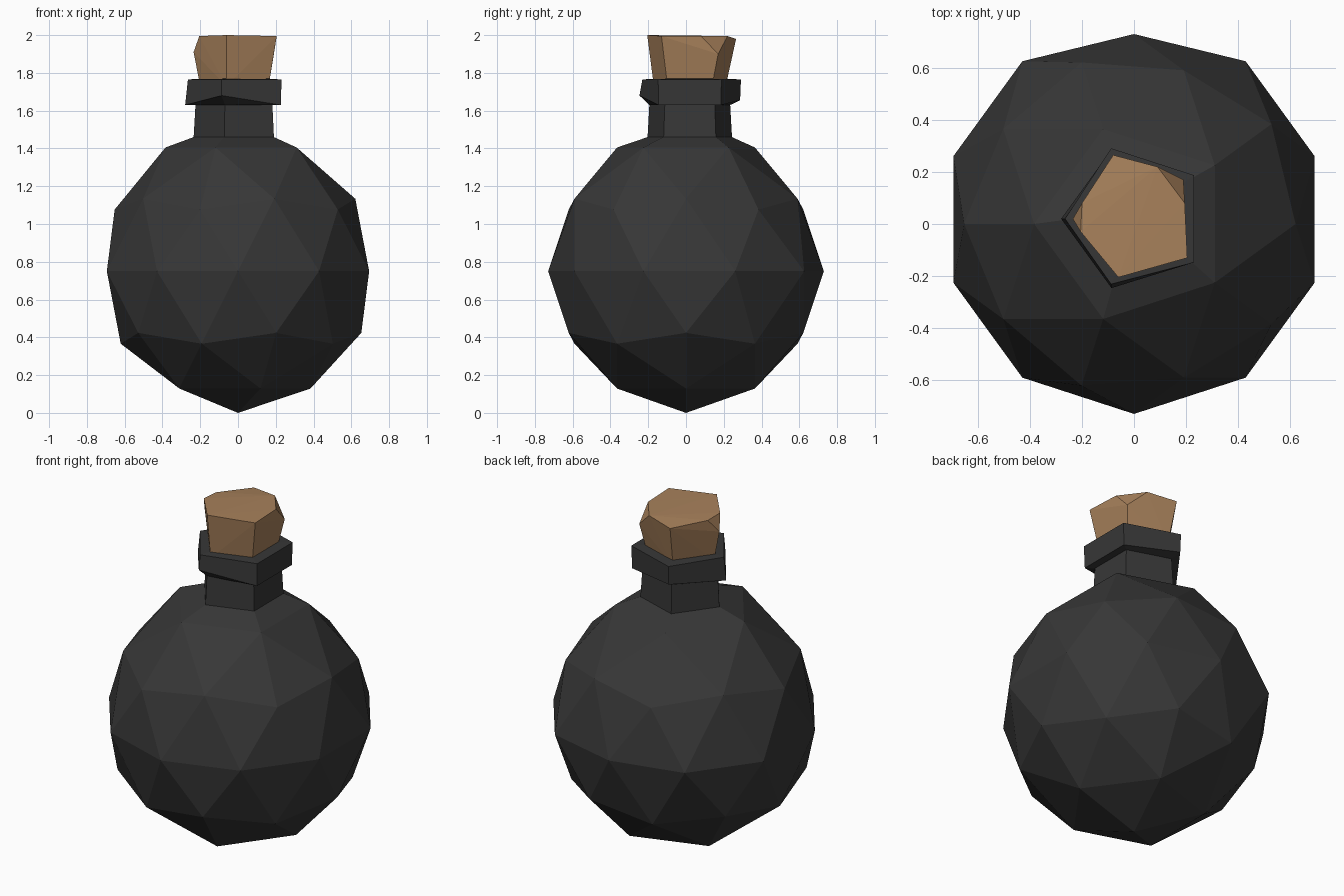
import bpy, bmesh, math
from mathutils import Matrix, Vector

if "Cube" in bpy.data.objects:
    bpy.data.objects.remove(bpy.data.objects["Cube"])


def material(name, rgb):
    m = bpy.data.materials.new(name)
    m.diffuse_color = (*rgb, 1)
    m.use_nodes = True
    m.node_tree.nodes["Principled BSDF"].inputs["Base Color"].default_value = m.diffuse_color
    return m


def finish(bm, name, mat):
    bmesh.ops.recalc_face_normals(bm, faces=bm.faces[:])
    me = bpy.data.meshes.new(name)
    bm.to_mesh(me)
    bm.free()
    me.materials.append(mat)
    ob = bpy.data.objects.new(name, me)
    bpy.context.collection.objects.link(ob)
    return ob


ANGLES = [math.radians(a) for a in (-108, -36, 36, 108, 180)]


def pentagon(r, z):
    return [Vector((r * math.cos(a), 0.02 + r * math.sin(a), z)) for a in ANGLES]


glass = material("dark glass", (0.038, 0.038, 0.038))
cork_mat = material("cork brown", (0.39, 0.22, 0.105))

# Round faceted body, with its top point opened for the neck
bm = bmesh.new()
bmesh.ops.create_icosphere(bm, subdivisions=2, radius=0.73,
                           matrix=Matrix.Translation((0, 0, 0.75)) @ Matrix.Rotation(math.pi, 4, 'Z'))
for v in bm.verts:
    if v.co.z < 0.05:
        v.co.z = 0                      # bottom point
    elif 1.3 < v.co.z < 1.42:
        v.co.z = 1.405                  # shoulder
    elif abs(v.co.z - 0.75) < 0.05 and 0.1 < v.co.y < 0.7:
        v.co.y += 0.035                 # slight irregularity at the back
bmesh.ops.delete(bm, geom=[v for v in bm.verts if v.co.z > 1.45], context='VERTS')

# Neck and lip grow out of the five-sided opening
rim = [v for v in bm.verts if v.is_boundary]
last = [min(rim, key=lambda v: (v.co - p).length) for p in pentagon(0.38, 1.4)]
for r, z in ((0.235, 1.46), (0.225, 1.63), (0.28, 1.63), (0.285, 1.765),
             (0.19, 1.77), (0.19, 1.72)):
    pts = pentagon(r, z)
    if r == 0.28:
        pts[0].z = 1.68                 # chipped lower corners of the lip
        pts[3].z = 1.655
    if r == 0.285:
        pts[4].x = -0.265
        pts[0].y += 0.02
    ring = [bm.verts.new(p) for p in pts]
    for i in range(5):
        j = (i + 1) % 5
        bm.faces.new((last[i], last[j], ring[j], ring[i]))
    last = ring
bm.faces.new(last)
finish(bm, "bottle", glass)

# Cork: flared five-sided plug with two chipped upper corners
bm = bmesh.new()
points = pentagon(0.2, 1.73) + [Vector(p) for p in (
    (-0.06, -0.205, 2.0), (0.205, -0.13, 1.995), (0.195, 0.08, 1.995),
    (0.19, 0.17, 1.90), (0.09, 0.22, 1.995), (-0.08, 0.265, 1.98),
    (-0.2, 0.08, 1.99), (-0.235, 0.02, 1.91), (-0.205, -0.03, 1.995))]
for p in points:
    bm.verts.new(p)
bmesh.ops.convex_hull(bm, input=bm.verts[:])
finish(bm, "cork", cork_mat)
